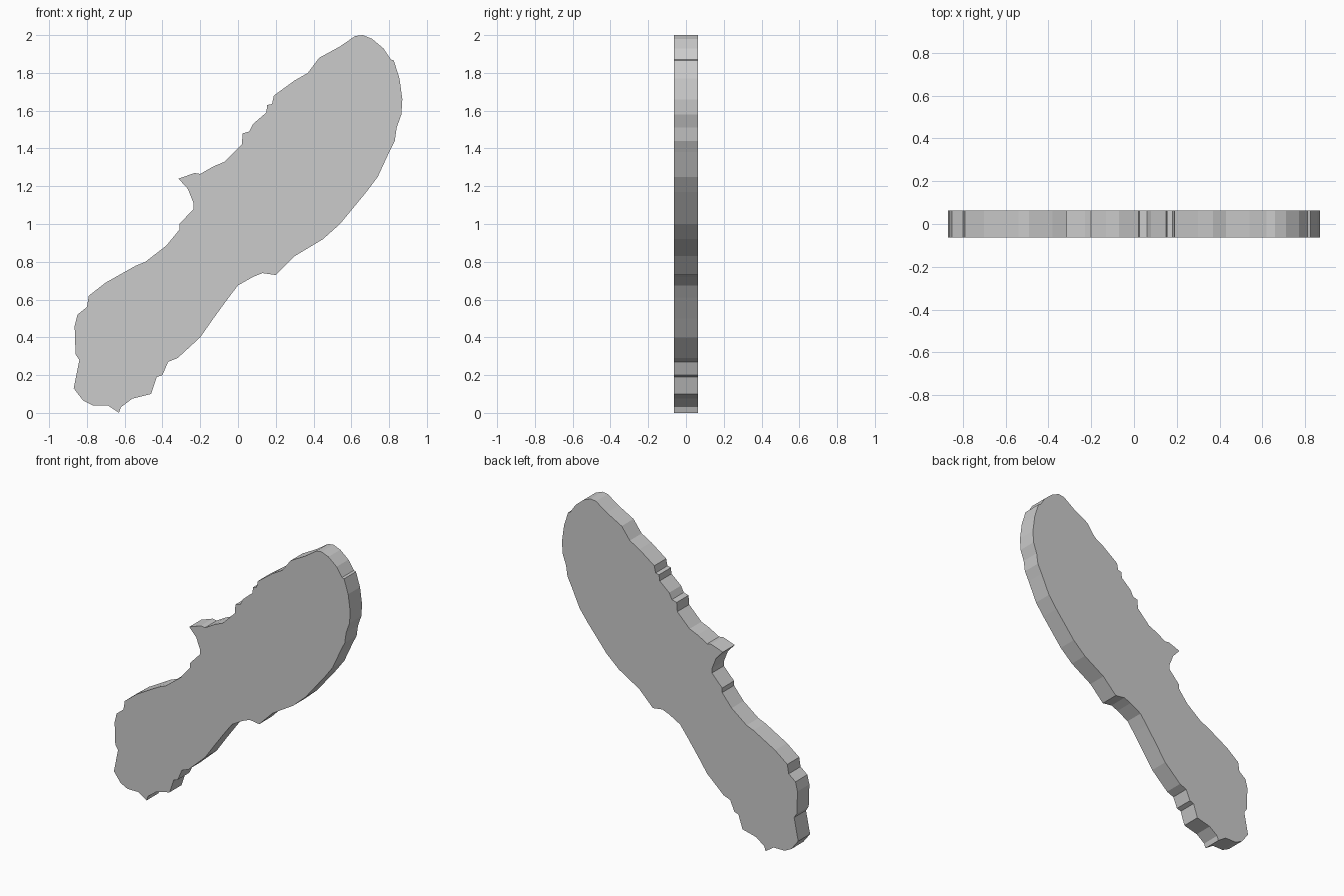
import bpy, bmesh

T = 0.0625  # half thickness

# Ragged silhouette in the front plane (x, z), clockwise from the lowest tip
lower_left = [(-.63, 0), (-.69, .04), (-.77, .04), (-.82, .065), (-.87, .13), (-.84, .28),
              (-.86, .31), (-.865, .46), (-.85, .52), (-.80, .56), (-.79, .62), (-.70, .69),
              (-.54, .78), (-.49, .80), (-.38, .885), (-.31, .97), (-.31, 1.0)]
spur = [(-.235, 1.08), (-.235, 1.11), (-.265, 1.185), (-.315, 1.24), (-.23, 1.27), (-.20, 1.265)]
upper_left = [(-.13, 1.305), (-.07, 1.33), (.02, 1.42), (.025, 1.48), (.06, 1.49), (.08, 1.53),
              (.15, 1.59), (.155, 1.63), (.18, 1.635), (.19, 1.68), (.30, 1.76), (.37, 1.80),
              (.43, 1.88), (.54, 1.94), (.62, 1.995)]
tip = [(.66, 2.0), (.71, 1.98), (.77, 1.93), (.81, 1.87), (.825, 1.865), (.855, 1.77), (.87, 1.66)]
right_side = [(.865, 1.58), (.84, 1.51), (.83, 1.44), (.80, 1.38), (.74, 1.25), (.68, 1.17),
              (.54, 1.0), (.45, .92), (.30, .83), (.20, .73), (.13, .74)]
lower_right = [(.08, .72), (0, .675), (-.05, .61), (-.13, .50), (-.20, .40), (-.32, .29),
               (-.37, .27), (-.40, .20), (-.43, .19), (-.46, .10), (-.56, .075), (-.62, .03)]
outline = lower_left + spur + upper_left + tip + right_side + lower_right

# Flat slab: one face extruded from front to back
bm = bmesh.new()
front = bm.faces.new([bm.verts.new((x, -T, z)) for x, z in outline])
ext = bmesh.ops.extrude_face_region(bm, geom=[front], use_keep_orig=True)
verts = [g for g in ext["geom"] if isinstance(g, bmesh.types.BMVert)]
bmesh.ops.translate(bm, vec=(0, 2 * T, 0), verts=verts)
bmesh.ops.triangulate(bm, faces=[f for f in bm.faces if len(f.verts) > 4])
bmesh.ops.recalc_face_normals(bm, faces=bm.faces)

mesh = bpy.data.meshes.new("ragged_slab")
bm.to_mesh(mesh)
bm.free()
slab = bpy.data.objects.new("ragged_slab", mesh)
bpy.context.collection.objects.link(slab)
